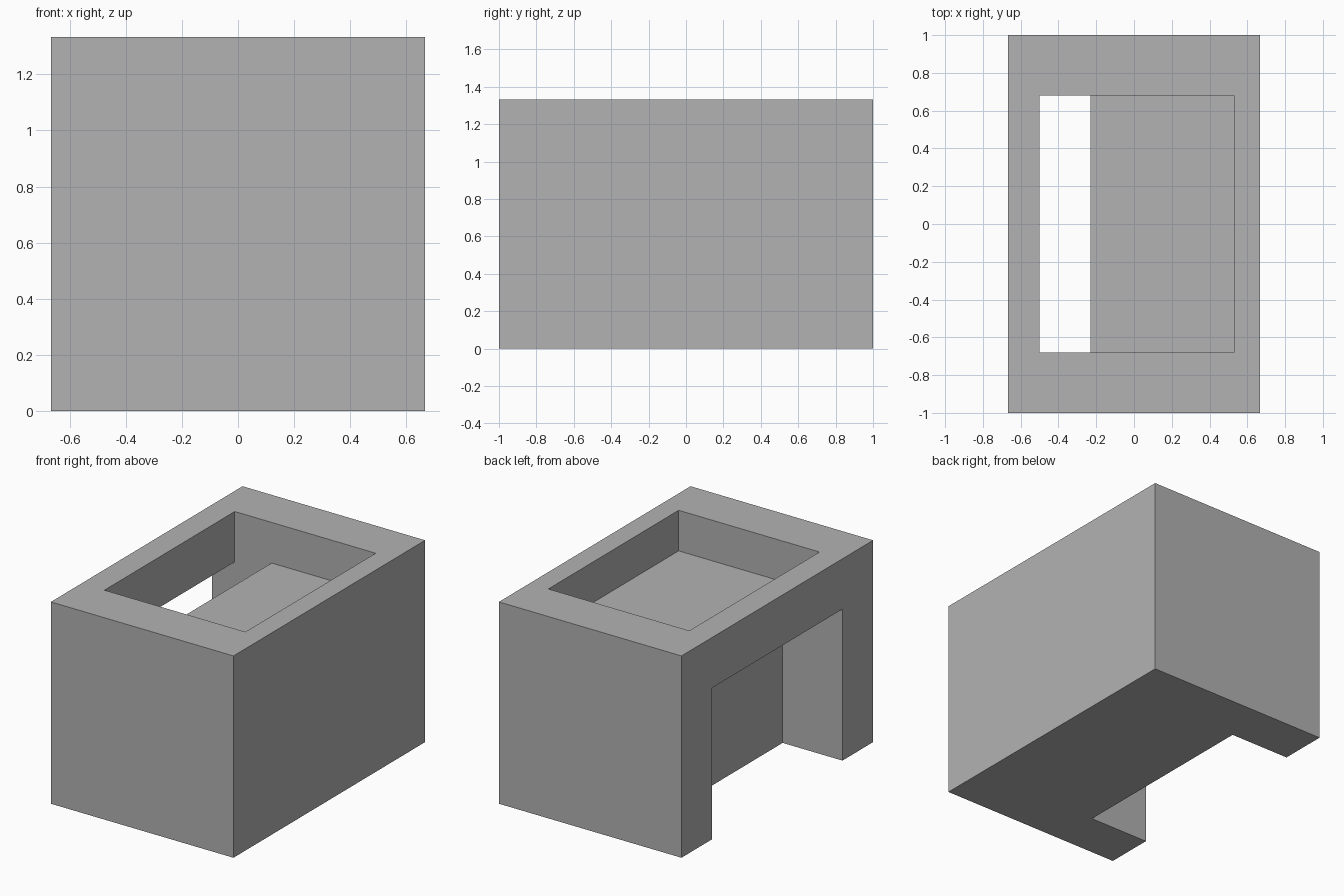
import bpy
import bmesh

if "Cube" in bpy.data.objects:
    bpy.data.objects.remove(bpy.data.objects["Cube"])

HALF_X, HALF_Y, HEIGHT = 0.667, 1.0, 1.333

grey = bpy.data.materials.new("plain grey")
grey.diffuse_color = (0.448, 0.448, 0.448, 1)
grey.use_nodes = True
grey.node_tree.nodes["Principled BSDF"].inputs["Base Color"].default_value = grey.diffuse_color


def prism(name, profile, half_y):
    """Extrude an (x, z) profile along y, centred on y = 0."""
    bm = bmesh.new()
    face = bm.faces.new([bm.verts.new((x, -half_y, z)) for x, z in profile])
    extruded = bmesh.ops.extrude_face_region(bm, geom=[face])["geom"]
    verts = [v for v in extruded if isinstance(v, bmesh.types.BMVert)]
    bmesh.ops.translate(bm, verts=verts, vec=(0, 2 * half_y, 0))
    bmesh.ops.recalc_face_normals(bm, faces=bm.faces)
    mesh = bpy.data.meshes.new(name)
    bm.to_mesh(mesh)
    bm.free()
    mesh.materials.append(grey)
    obj = bpy.data.objects.new(name, mesh)
    bpy.context.collection.objects.link(obj)
    return obj


# Solid block
block = prism("housing_block", [(-HALF_X, 0), (HALF_X, 0),
                                (HALF_X, HEIGHT), (-HALF_X, HEIGHT)], HALF_Y)

# Top pocket joined to the side opening by a slot behind the lintel
cutter = prism("pocket_and_opening_cutter", [
    (-0.8, -0.1), (-0.23, -0.1), (-0.23, 1.065), (0.53, 1.065),
    (0.53, 1.5), (-0.5, 1.5), (-0.5, 1.0), (-0.8, 1.0)], 0.68)
cutter.hide_render = True
cutter.hide_set(True)

# Cut the passage out of the block
cut = block.modifiers.new("passage", "BOOLEAN")
cut.operation = "DIFFERENCE"
cut.solver = "EXACT"
cut.object = cutter
